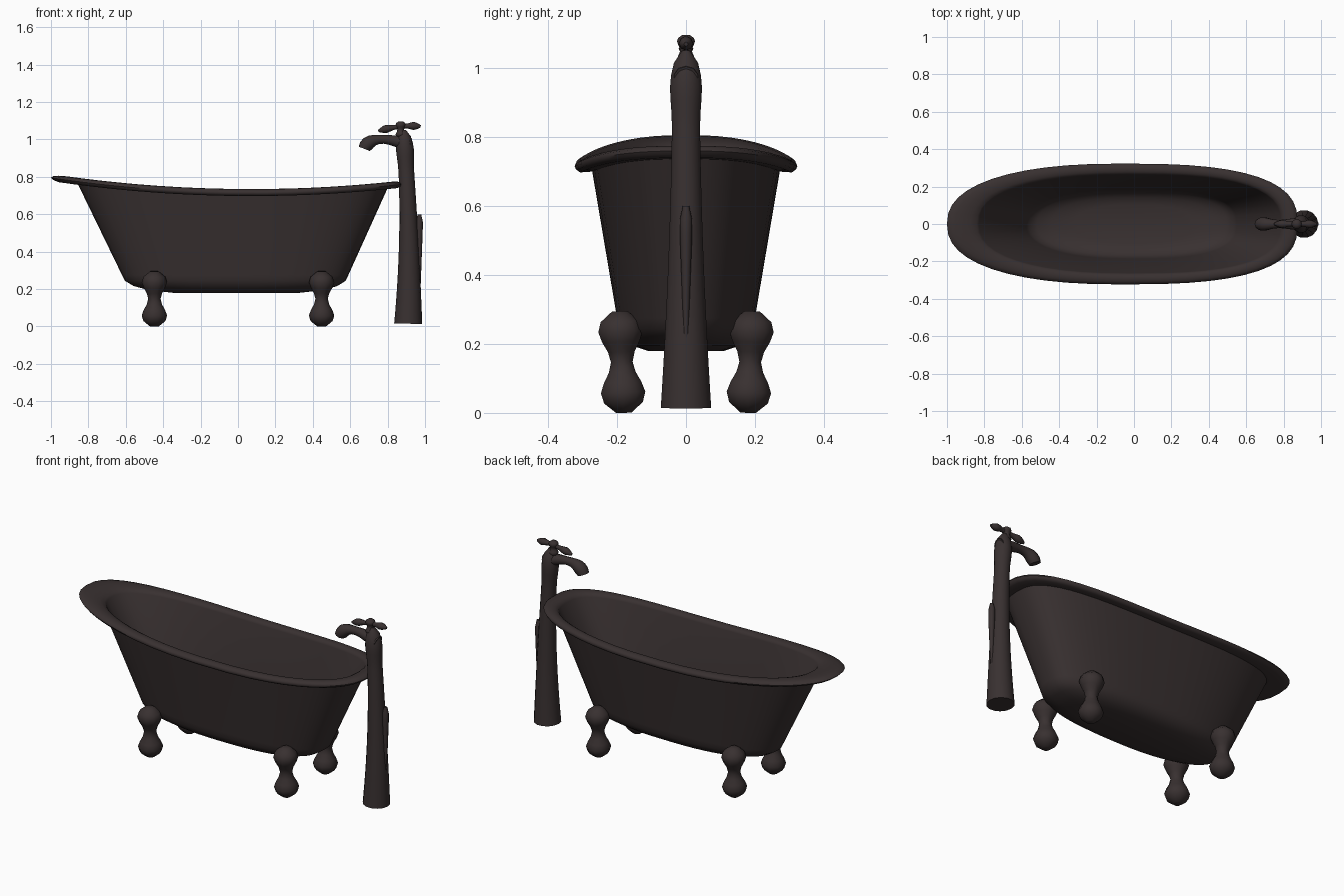
import bpy, bmesh
from math import tau, pi, sin, cos, sqrt, copysign, exp, radians
from mathutils import Vector

default_cube = bpy.data.objects.get("Cube")
if default_cube:
    bpy.data.objects.remove(default_cube, do_unlink=True)

bronze = bpy.data.materials.new("dark_bronze")
bronze.use_nodes = True
bronze.diffuse_color = (0.04, 0.03, 0.03, 1)
shader = bronze.node_tree.nodes["Principled BSDF"]
shader.inputs["Base Color"].default_value = bronze.diffuse_color


def skin(name, rings):
    """Bridge closed rings of points into a capped, smooth-shaded solid."""
    bm = bmesh.new()
    loops = [[bm.verts.new(point) for point in ring] for ring in rings]
    for lower, upper in zip(loops, loops[1:]):
        for i in range(len(lower)):
            bm.faces.new((lower[i - 1], lower[i], upper[i], upper[i - 1]))
    bm.faces.new(loops[0])
    bm.faces.new(loops[-1])
    bmesh.ops.recalc_face_normals(bm, faces=bm.faces)
    mesh = bpy.data.meshes.new(name)
    bm.to_mesh(mesh)
    bm.free()
    mesh.materials.append(bronze)
    part = bpy.data.objects.new(name, mesh)
    bpy.context.collection.objects.link(part)
    bpy.ops.object.select_all(action="DESELECT")
    part.select_set(True)
    bpy.context.view_layer.objects.active = part
    bpy.ops.object.shade_smooth_by_angle(angle=radians(50))


def tube(name, start, middle, end, radius, steps=10, sides=10):
    """Sweep a circle along a bent path, sized by a radius rule."""
    start, middle, end = Vector(start), Vector(middle), Vector(end)
    rings = []
    for step in range(steps + 1):
        t = step / steps
        first, second = start.lerp(middle, t), middle.lerp(end, t)
        centre = first.lerp(second, t)
        along = (second - first).normalized()
        up = along.cross(Vector((0, 1, 0))).normalized()
        side = up.cross(along)
        size = radius(t)
        turns = [tau * k / sides for k in range(sides)]
        rings.append([centre + (up * cos(a) + side * sin(a)) * size for a in turns])
    skin(name, rings)


def two_bulges(thin, thick, sharpness=1):
    """Radius rule: a bulge near either end, a thin waist, rounded tips."""
    def radius(t):
        wave = (1 + cos(tau * (t * 3 / 2 - 1 / 4))) / 2
        tip = sqrt(1 - abs(2 * t - 1) ** 6 * 0.8)
        return (thin + (thick - thin) * wave ** sharpness) * tip
    return radius


# Tub rings: superellipses sized by right end, left end and half width
def oval(size, z, swoop):
    right, left, half = size
    ring = []
    segments = 48
    for k in range(segments):
        c, s = cos(tau * k / segments), sin(tau * k / segments)
        power = 0.73 if c > 0 else 0.85
        x = (left + right) / 2 + (left - right) / 2 * copysign(abs(c) ** power, c)
        y = half * copysign(abs(s) ** power, s)
        # the rim dips in the middle and climbs toward both ends
        rim_line = 0.73 + 0.07 * x * x - 0.01 * x
        ring.append((x, y, z + rim_line * swoop))
    return ring


def bowl(size, bottom):
    """Rounded lower corner, from the flat bottom up to the wall."""
    corners = [pi / 2 * k / 5 for k in range(1, 6)]
    return [oval(size * sqrt(sin(a)), bottom + 0.1 * (1 - cos(a)), 0) for a in corners]


base = Vector((-0.62, 0.59, 0.2))
rim = Vector((-0.915, 0.83, 0.293))
spread = Vector((-0.085, 0.045, 0.03))

outside = bowl(base, 0.175)
wall_top = oval(rim - spread * 0.7, -0.03, 1)
rolled_lip = []
for step in range(9):
    turn = pi * (step / 6 - 1 / 3)
    rolled_lip.append(oval(rim + spread * cos(turn), 0.02 * sin(turn) - 0.015, 1))
inside = bowl(base * 0.93, 0.205)
skin("tub", outside + [wall_top] + rolled_lip + inside[::-1])

# Claw feet: ball, slim ankle and bulging knee at all four corners
for end, x in (("left", 0.447), ("right", -0.447)):
    for face, y in (("front", -0.18), ("back", 0.18)):
        foot, knee = Vector((x, y, 0)), Vector((x, y * 1.07, 0.295))
        tube(f"{face}_{end}_foot", foot, (foot + knee) / 2, knee, two_bulges(0.033, 0.07))


# Floor-standing pillar: flared base, collar and domed top
def pillar_radius(t):
    taper = 0.04 + 0.035 * (1 - t) ** 2
    collar = 0.008 * exp(-((t - 0.9) * 15) ** 2)
    return (taper + collar) * sqrt(1 - 0.9 * t ** 30)


tube("tap_pillar", (0.91, 0, 0.015), (0.925, 0, 0.55), (0.885, 0, 1.05),
     pillar_radius, steps=28, sides=14)

# Spout reaching over the tub and turning down to a wider mouth
tube("spout", (0.92, 0, 0.97), (0.71, 0, 1.04), (0.675, 0, 0.95),
     lambda t: 0.03 + 0.007 * cos(tau * t * 1.2))

# Tap stem with its cap, and the lever with a knob at each end
tube("tap_stem", (0.87, 0, 1.01), (0.87, 0, 1.05), (0.87, 0, 1.097),
     two_bulges(0.018, 0.028))
tube("tap_lever", (0.75, 0, 1.045), (0.87, 0, 1.08), (0.977, 0, 1.07),
     two_bulges(0.012, 0.022, sharpness=3), steps=16, sides=8)

# Slim handle lying along the outer face of the pillar
tube("pillar_handle", (0.97, 0, 0.2), (0.97, 0, 0.4), (0.97, 0, 0.6),
     lambda t: (0.006 + 0.015 * t) * sqrt(1 - 0.8 * t ** 16), sides=8)
